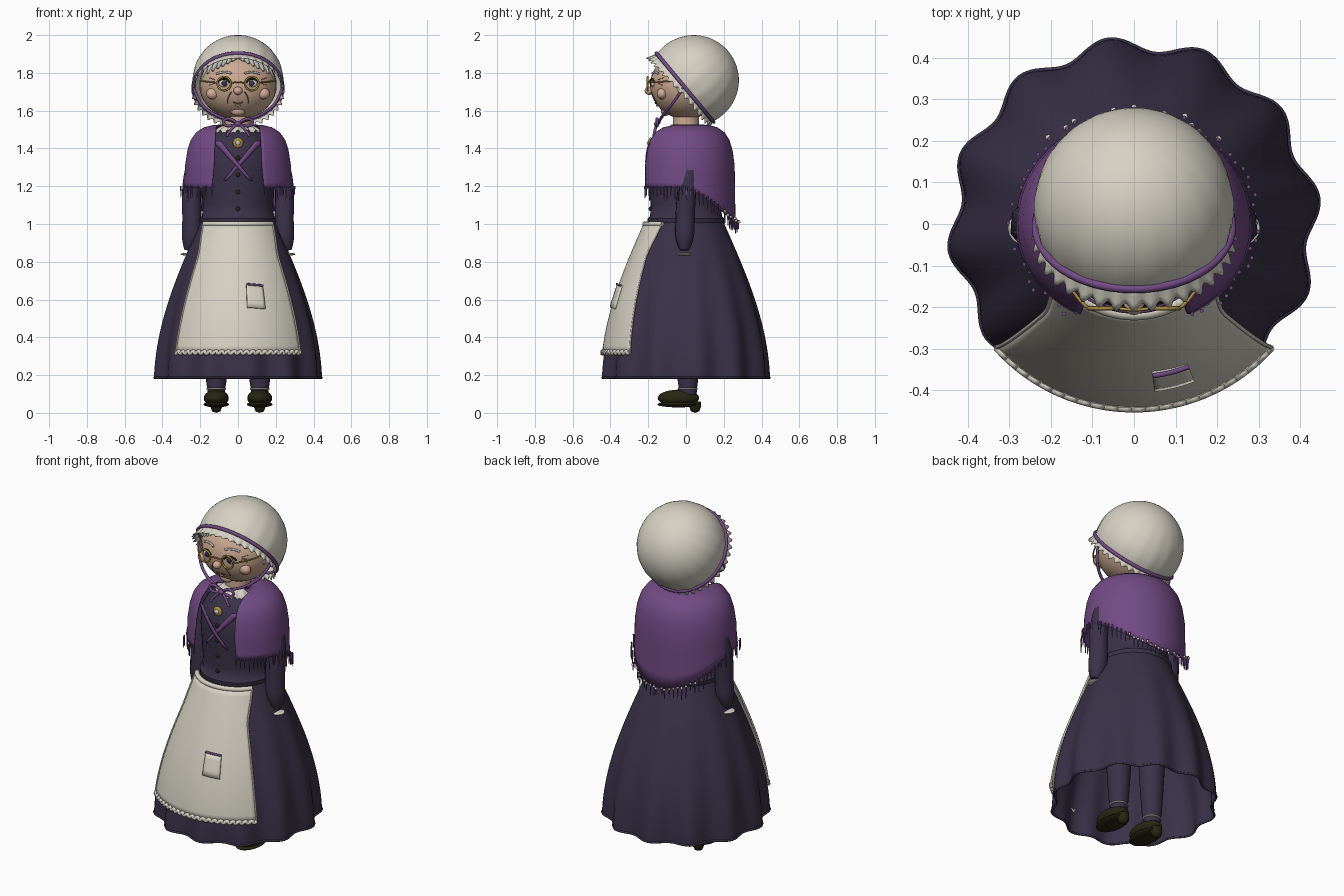
import bpy, bmesh, random
from math import sin, cos, pi, radians, asin, acos, sqrt
from mathutils import Vector, Matrix

random.seed(4)
if "Cube" in bpy.data.objects:
    bpy.data.objects.remove(bpy.data.objects["Cube"])


def material(name, r, g, b):
    m = bpy.data.materials.new(name)
    m.use_nodes = True
    m.diffuse_color = (r, g, b, 1)
    m.node_tree.nodes["Principled BSDF"].inputs["Base Color"].default_value = (r, g, b, 1)
    return m


DRESS = material("dress dark violet", .042, .032, .066)
SHAWL = material("shawl purple", .17, .07, .235)
CREAM = material("cream cloth", .67, .64, .55)
SKIN = material("skin", .60, .40, .29)
ROSY = material("rosy skin", .66, .41, .31)
HAIR = material("grey hair", .50, .49, .46)
GOLD = material("gold", .45, .29, .06)
SHOE = material("shoe olive black", .020, .020, .007)
LINE = material("brown crease", .22, .11, .07)


def finish(ob, name, mat, angle=50):
    ob.name = name
    ob.data.materials.clear()
    ob.data.materials.append(mat)
    bpy.ops.object.select_all(action='DESELECT')
    ob.select_set(True)
    bpy.context.view_layer.objects.active = ob
    bpy.ops.object.shade_smooth_by_angle(angle=radians(angle))
    return ob


def mesh_object(bm, name, mat):
    me = bpy.data.meshes.new(name)
    bmesh.ops.recalc_face_normals(bm, faces=bm.faces)
    bm.to_mesh(me)
    bm.free()
    ob = bpy.data.objects.new(name, me)
    bpy.context.collection.objects.link(ob)
    return finish(ob, name, mat)


def surface(name, f, nu, nv, mat, thick=0, closed=False):
    """Grid of f(u, v) with u and v from 0 to 1."""
    bm = bmesh.new()
    cols = nu if closed else nu + 1
    g = [[bm.verts.new(f(i / nu, j / nv)) for j in range(nv + 1)] for i in range(cols)]
    for i in range(nu):
        for j in range(nv):
            k = (i + 1) % cols
            bm.faces.new((g[i][j], g[k][j], g[k][j + 1], g[i][j + 1]))
    bmesh.ops.remove_doubles(bm, verts=bm.verts, dist=1e-5)
    ob = mesh_object(bm, name, mat)
    if thick:
        ob.modifiers.new("thickness", 'SOLIDIFY').thickness = thick
    return ob


def polar(a, r, z):
    return Vector((r * sin(a), -r * cos(a), z))


def lathe(name, profile, mat, x=0, y=0):
    n = len(profile) - 1
    return surface(name, lambda u, v: polar(u * 2 * pi, *profile[round(v * n)]) + Vector((x, y, 0)),
                   40, n, mat, closed=True)


def tube(name, pts, r, mat, radii=None, cyclic=False):
    cu = bpy.data.curves.new(name, 'CURVE')
    cu.dimensions, cu.bevel_depth, cu.bevel_resolution = '3D', r, 2
    cu.use_fill_caps, cu.resolution_u = True, 6
    s = cu.splines.new('NURBS')
    s.points.add(len(pts) - 1)
    for i, p in enumerate(pts):
        s.points[i].co = (*p, 1)
        s.points[i].radius = radii[i] if radii else 1
    s.order_u, s.use_endpoint_u, s.use_cyclic_u = 3, not cyclic, cyclic
    ob = bpy.data.objects.new(name, cu)
    bpy.context.collection.objects.link(ob)
    bpy.ops.object.select_all(action='DESELECT')
    ob.select_set(True)
    bpy.context.view_layer.objects.active = ob
    bpy.ops.object.convert(target='MESH')
    return finish(bpy.context.object, name, mat)


def blob(name, loc, scale, mat, seg=24):
    bpy.ops.mesh.primitive_uv_sphere_add(segments=seg, ring_count=seg // 2, location=loc)
    bpy.context.object.scale = scale
    return finish(bpy.context.object, name, mat)


# Skirt, waistband and bodice
def skirt_r(z):
    return .19 + .24 * sin(pi / 2 * (1.03 - z) / .85)


def skirt(u, v):
    a, z = u * 2 * pi, 1.03 - .85 * v
    return polar(a, skirt_r(z) + .019 * v ** 1.5 * cos(12 * (a - radians(8))), z)


surface("skirt", skirt, 144, 24, DRESS, closed=True)
tube("skirt_hem", [skirt(i / 96, 1) + Vector((0, 0, .006)) for i in range(96)], .006, DRESS, cyclic=True)
lathe("bodice", [(.19, .99), (.203, 1.01), (.203, 1.03), (.19, 1.04), (.187, 1.1), (.193, 1.2),
                 (.2, 1.3), (.19, 1.4), (.145, 1.47), (.08, 1.505)], DRESS)
for i in range(4):
    blob(f"button_{i}", (0, -.197 if i > 1 else -.19, 1.08 + .09 * i), (.012, .008, .012), SHOE, 12)


# Apron with trim and pocket
def apron(u, v, off=.022):
    z = 1.0 - .68 * v
    half = radians(44 + 11 * max(0, 1 - v * 4.5) + 4 * v)
    return polar((2 * u - 1) * half, skirt_r(z) + off, z)


surface("apron", apron, 32, 20, CREAM, .006)
tube("apron_waistband", [apron(i / 20, 0, .015) for i in range(21)], .014, CREAM)
tube("apron_lace", [apron(i / 90, 1) + Vector((0, 0, .008 * (i % 4 - 1.5) / 1.5)) for i in range(91)],
     .010, CREAM)
for u in (0, 1):
    tube("apron_side_hem", [apron(u, i / 12) for i in range(13)], .005, CREAM)
surface("apron_pocket", lambda u, v: polar(radians(7 + 14 * u), skirt_r(.68 - .12 * v) + .034,
        .68 - .12 * v - .008 * u), 6, 4, CREAM, .012)
tube("pocket_trim", [polar(radians(7 + 14 * u / 4), skirt_r(.68) + .034, .682 - .002 * u)
                     for u in range(5)], .006, SHAWL)

# Shawl: open in front, dipping to a point at the back
DRAPE = [(.08, 1.527), (.13, 1.524), (.18, 1.512), (.222, 1.485), (.25, 1.445), (.268, 1.39), (.28, 1.31)]


def shawl(u, v):
    k = v * 10
    n = len(DRAPE) - 1
    r, z = DRAPE[min(int(k + .01), n)]
    if k > n:
        r = .28 + .005 * (k - n) / 4
    gap = asin(min(.85, (.11 + .03 * v) / r))
    a = gap + u * (2 * pi - 2 * gap)
    back = max(0, -cos(a))
    if k > n:
        z += (1.19 - .18 * back ** 1.3 - z) * (k - n) / 4
    p = polar(a, r, z)
    p.y *= .92 if p.y > 0 else .87
    return p


surface("shawl", shawl, 72, 10, SHAWL, .008)
for s in (-1, 1):
    def strip(u, v, s=s):
        x = -s * .115 + s * .185 * u + (v - .5) * (.045 - .03 * u)
        return (x, -sqrt(.208 ** 2 - x * x) - .005 - .003 * s, 1.44 - .21 * u)
    surface("shawl_crossing_end", strip, 8, 2, SHAWL, .006)

# Fringe strands along the shawl edge, with pale knots at the back
strands, knots = bmesh.new(), bmesh.new()
for i in range(65):
    p = shawl(i / 64, 1)
    out = Vector((p.x, p.y, 0)).normalized() * random.uniform(-.004, .018)
    length = random.uniform(.045, .085)
    at = Matrix.Translation(p + out - Vector((0, 0, length / 2 - .012)))
    bmesh.ops.create_cone(strands, cap_ends=True, segments=6, radius1=.002, radius2=.005,
                          depth=length, matrix=at)
    if p.z < 1.07:
        bmesh.ops.create_icosphere(knots, subdivisions=1, radius=.008,
                                   matrix=Matrix.Translation(p + out * 1.2))
mesh_object(strands, "shawl_fringe", SHAWL)
mesh_object(knots, "fringe_knots", CREAM)

# Arms, legs and shoes
for s, side in ((1, "left"), (-1, "right")):
    tube(side + "_sleeve", [(s * .21, .03, 1.42), (s * .242, .02, 1.28), (s * .248, .0, 1.15),
         (s * .242, -.005, 1.02), (s * .25, -.008, .91), (s * .262, -.01, .86)], .054, DRESS,
         [.7, .85, 1, 1, 1, .45])
    blob(side + "_cuff", (s * .262, -.01, .84), (.042, .042, .008), CREAM, 16)
    blob(side + "_hand", (s * .255, -.01, .80), (.025, .03, .045), SKIN, 16)
    lathe(side + "_leg", [(.045, .07), (.048, .13), (.054, .17), (.062, .3), (.07, .45), (.07, .7)],
          DRESS, s * .115, .01)
    blob(side + "_shoe", (s * .115, -.04, .078), (.066, .11, .045), SHOE)
    blob(side + "_shoe_sole", (s * .115, -.04, .045), (.068, .112, .016), SHOE)
    lathe(side + "_shoe_heel", [(.0, .0), (.022, .008), (.032, .035), (.03, .06)], SHOE, s * .115, .048)
    tube(side + "_stocking_trim", [polar(i * pi / 6, .05, .128) + Vector((s * .115, .01, 0))
                                   for i in range(12)], .004, CREAM, cyclic=True)

# Neck, collar frill, brooch
lathe("neck", [(.075, 1.48), (.068, 1.53), (.072, 1.6)], SKIN)
surface("collar_frill", lambda u, v: polar(u * 2 * pi, .072 + .05 * v, 1.528 - .04 * v
        + .012 * v * cos(u * 2 * pi * 14)), 112, 3, CREAM, .004, True)
blob("brooch", (0, -.188, 1.43), (.028, .012, .028), GOLD, 16)
blob("brooch_stone", (0, -.198, 1.43), (.013, .008, .013), CREAM, 12)

# Head and face
blob("head", (0, 0, 1.735), (.205, .19, .18), SKIN, 40)


def face(x, z, off=0):
    d = 1 - (x / .205) ** 2 - ((z - 1.735) / .18) ** 2
    return Vector((x, -.19 * sqrt(max(0, d)) - off, z))


blob("nose", face(0, 1.705, .008), (.024, .024, .022), ROSY, 16)
tube("mouth", [face(x, 1.637 + abs(x) * .3, .001) for x in (-.026, -.012, 0, .012, .026)], .003, LINE)
blob("lower_lip", face(0, 1.629), (.014, .006, .006), ROSY, 12)
blob("chin", face(0, 1.597, -.014), (.04, .025, .025), SKIN, 16)
for s, side in ((1, "left"), (-1, "right")):
    blob(side + "_cheek", face(s * .135, 1.69, -.008), (.034, .028, .03), ROSY, 16)
    blob(side + "_eye", face(s * .074, 1.745, -.002), (.028, .012, .021), CREAM, 16)
    blob(side + "_iris", face(s * .072, 1.745, .008), (.015, .006, .016), DRESS, 12)
    tube(side + "_eyelid", [face(s * x, z, .008) for x, z in
         ((.042, 1.75), (.058, 1.768), (.09, 1.768), (.108, 1.75))], .005, SHOE)
    tube(side + "_eyebrow", [face(s * x, z, .003) for x, z in
         ((.035, 1.797), (.07, 1.812), (.115, 1.795))], .006, HAIR)
    tube(side + "_smile_crease", [face(s * x, z, .0) for x, z in
         ((.034, 1.70), (.055, 1.675), (.056, 1.64))], .003, LINE)
    for k in range(3):
        tube(side + "_eye_crease", [face(s * .125, 1.745 + .01 * k), face(s * .155, 1.735 + .02 * k)],
             .002, LINE)
    bpy.ops.mesh.primitive_torus_add(location=(s * .074, -.203, 1.743), rotation=(pi / 2, 0, 0),
                                     major_radius=.036, minor_radius=.005,
                                     major_segments=32, minor_segments=8)
    finish(bpy.context.object, side + "_spectacle_rim", GOLD)
    tube(side + "_spectacle_arm", [(s * .11, -.203, 1.747), (s * .165, -.16, 1.752),
                                   (s * .2, -.04, 1.76)], .004, GOLD)
    # Hair locks swept from the centre parting
    for k in range(6):
        top = face(s * .012 * k, 1.893 - .002 * k, .012)
        mid = face(s * (.02 + .026 * k), 1.885 - .007 * k, .012)
        tip = face(s * (.03 + .026 * k), 1.862 - .013 * k, .004)
        tube(f"{side}_hair_lock_{k}", [top, mid, tip], .019, HAIR, [1, 1, .3])
    tube(side + "_side_hair", [face(s * .15, 1.84), face(s * .185, 1.79), face(s * .197, 1.70)],
         .016, HAIR, [1, 1, .3])
tube("spectacle_bridge", [(-.038, -.203, 1.745), (0, -.21, 1.757), (.038, -.203, 1.745)], .004, GOLD)

# Bonnet: a globe cut by a slanted plane, with band and frill
CENTRE, AXIS, UP = Vector((0, .04, 1.76)), Vector((0, .77, .64)), Vector((0, -.64, .77))
OPEN = acos(-.058 / .24)


def bonnet(u, t, r=.24):
    a = u * 2 * pi
    return CENTRE + r * (sin(t) * (cos(a) * Vector((1, 0, 0)) + sin(a) * UP) + cos(t) * AXIS)


def frill(u, v):
    ring = bonnet(u, OPEN) - CENTRE + AXIS * .058
    reach = .034 + .018 * max(0, sin(u * 2 * pi)) + .008 * cos(u * 2 * pi * 36)
    return bonnet(u, OPEN) + v * (reach * (ring.normalized() * .25 - AXIS)
                                  + ring * .02 * cos(u * 2 * pi * 36))


surface("bonnet", lambda u, v: bonnet(u, v * OPEN, .24 + .002 * v * v * cos(u * 2 * pi * 18)),
        72, 20, CREAM, closed=True)
surface("bonnet_frill", frill, 216, 3, CREAM, .003, True)
tube("bonnet_band", [bonnet(i / 48, OPEN, .244) for i in range(48)], .010, SHAWL, cyclic=True)

# Chin ribbons and bow
for s in (-1, 1):
    tube("chin_ribbon", [(s * .236, -.01, 1.73), (s * .215, -.06, 1.65), (s * .14, -.115, 1.585),
                         (s * .05, -.14, 1.55), (0, -.145, 1.535)], .008, SHAWL)
    tube("bow_loop", [(0, -.15, 1.53), (s * .04, -.155, 1.565), (s * .085, -.15, 1.545),
                      (s * .06, -.155, 1.51), (0, -.15, 1.53)], .008, SHAWL)
    tube("bow_tail", [(0, -.15, 1.53), (s * .035, -.165, 1.51), (s * .06, -.17, 1.465)], .008, SHAWL)
blob("bow_knot", (0, -.155, 1.53), (.018, .014, .016), SHAWL, 12)
